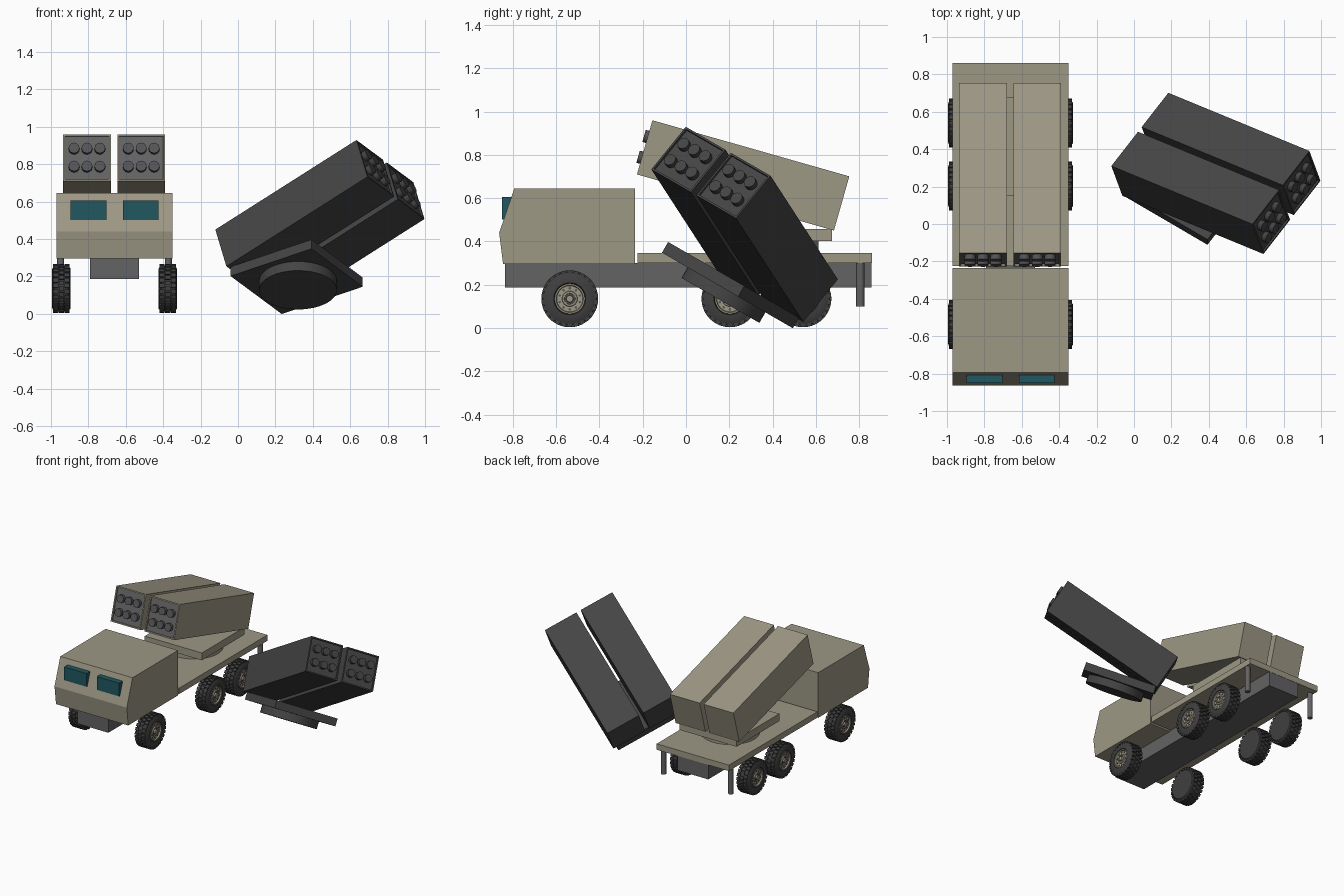
import bpy, bmesh, math
from mathutils import Matrix, Vector

if "Cube" in bpy.data.objects:
    bpy.data.objects.remove(bpy.data.objects["Cube"])


def material(name, rgb):
    m = bpy.data.materials.new(name)
    m.diffuse_color = (*rgb, 1)
    m.use_nodes = True
    m.node_tree.nodes["Principled BSDF"].inputs["Base Color"].default_value = m.diffuse_color
    return m


TAN = material("sand_paint", (0.34, 0.315, 0.235))
GREY = material("chassis_grey", (0.125, 0.125, 0.13))
TUBE = material("tube_grey", (0.09, 0.09, 0.095))
DARK = material("charcoal", (0.058, 0.058, 0.058))
RUBBER = material("rubber", (0.05, 0.05, 0.05))
GLASS = material("teal_glass", (0.015, 0.095, 0.12))

CX = -0.66  # truck centre line


def finish(name, bm, mats, matrix=None, smooth=False):
    bmesh.ops.recalc_face_normals(bm, faces=bm.faces)
    me = bpy.data.meshes.new(name)
    bm.to_mesh(me)
    bm.free()
    for m in mats:
        me.materials.append(m)
    ob = bpy.data.objects.new(name, me)
    bpy.context.collection.objects.link(ob)
    if matrix is not None:
        ob.matrix_world = matrix
    if smooth:
        bpy.ops.object.select_all(action='DESELECT')
        ob.select_set(True)
        bpy.context.view_layer.objects.active = ob
        bpy.ops.object.shade_smooth_by_angle(angle=math.radians(35))
    return ob


def add_box(bm, lo, hi, matrix=Matrix()):
    lo, hi = Vector(lo), Vector(hi)
    m = matrix @ Matrix.Translation((lo + hi) / 2) @ Matrix.Diagonal((*(hi - lo), 1))
    return bmesh.ops.create_cube(bm, size=1, matrix=m)["verts"]


def box(name, lo, hi, mat, matrix=None):
    bm = bmesh.new()
    add_box(bm, lo, hi)
    return finish(name, bm, [mat], matrix)


def add_cyl(bm, r, depth, sides, matrix):
    bmesh.ops.create_cone(bm, cap_ends=True, segments=sides, radius1=r,
                          radius2=r, depth=depth, matrix=matrix)


def lathe_x(bm, profile, steps):
    """Spin (radius, x) points around the x axis."""
    vs = [bm.verts.new((x, 0, r)) for r, x in profile]
    es = [bm.edges.new(p) for p in zip(vs, vs[1:])]
    bmesh.ops.spin(bm, geom=vs + es, cent=(0, 0, 0), axis=(1, 0, 0),
                   angle=2 * math.pi, steps=steps)
    bmesh.ops.remove_doubles(bm, verts=bm.verts, dist=1e-5)


# Cab: side profile extruded across the width
bm = bmesh.new()
outline = [(-0.235, 0.295), (-0.845, 0.295), (-0.863, 0.44), (-0.793, 0.645), (-0.235, 0.645)]
face = bm.faces.new([bm.verts.new((CX - 0.31, y, z)) for y, z in outline])
new = bmesh.ops.extrude_face_region(bm, geom=[face])["geom"]
bmesh.ops.translate(bm, vec=(0.62, 0, 0), verts=[v for v in new if isinstance(v, bmesh.types.BMVert)])
finish("cab", bm, [TAN])

# Windscreen panes
for side, label in ((-1, "left"), (1, "right")):
    x = CX + side * 0.14
    box("windscreen_" + label, (x - 0.096, -0.85, 0.502), (x + 0.096, -0.80, 0.605), GLASS)

# Chassis, deck and rear support legs
box("chassis", (CX - 0.132, -0.835, 0.187), (CX + 0.132, 0.858, 0.30), GREY)
box("deck", (CX - 0.31, -0.225, 0.30), (CX + 0.31, 0.86, 0.346), TAN)
for side, label in ((-1, "left"), (1, "right")):
    bm = bmesh.new()
    add_cyl(bm, 0.019, 0.20, 16, Matrix.Translation((CX + side * 0.288, 0.805, 0.20)))
    finish("support_leg_" + label, bm, [GREY], smooth=True)

# Wheels: tyre with tread lugs, recessed hub on the outer side
bm = bmesh.new()
lathe_x(bm, [(0, 0), (0.108, 0), (0.123, 0.012), (0.123, 0.086), (0.108, 0.097),
             (0.074, 0.098), (0.069, 0.082), (0, 0.082)], 36)
LUGS = 26
for row in range(3):
    for k in range(LUGS):
        turn = Matrix.Rotation(2 * math.pi * (k + 0.5 * (row % 2)) / LUGS, 4, 'X')
        x = 0.005 + row * 0.030
        add_box(bm, (x, -0.011, 0.115), (x + 0.027, 0.011, 0.131), turn)
tyre = finish("tyre", bm, [RUBBER], smooth=True)

bm = bmesh.new()
lathe_x(bm, [(0.070, 0.080), (0.070, 0.096), (0.063, 0.096), (0.060, 0.086), (0.036, 0.086),
             (0.034, 0.094), (0.026, 0.094), (0.025, 0.088), (0.017, 0.088),
             (0.015, 0.099), (0, 0.099)], 32)
hub = finish("hub", bm, [TAN], smooth=True)

bm = bmesh.new()
for k in range(10):
    turn = Matrix.Rotation(2 * math.pi * k / 10, 4, 'X')
    add_cyl(bm, 0.006, 0.006, 8, turn @ Matrix.Translation((0.087, 0, 0.049))
            @ Matrix.Rotation(math.pi / 2, 4, 'Y'))
lathe_x(bm, [(0.0255, 0.0885), (0.0165, 0.0885)], 24)
bolts = finish("hub_bolts", bm, [TUBE])

first = True
for side, label in ((1, "right"), (-1, "left")):
    for y, axle in ((-0.537, "front"), (0.203, "middle"), (0.54, "rear")):
        m = Matrix.Translation((CX + side * 0.236, y, 0.135))
        if side < 0:
            m = m @ Matrix.Rotation(math.pi, 4, 'Z')
        for part in (tyre, hub, bolts):
            ob = part
            if not first:
                ob = part.copy()
                bpy.context.collection.objects.link(ob)
            ob.name = f"{part.name.split('.')[0]}_{axle}_{label}" if first is False else part.name
            ob.matrix_world = m
        first = False


# Launcher: turntable, base plate and two tilted six-tube pods
def launcher(prefix, frame, shell, panel, tube):
    bm = bmesh.new()
    add_cyl(bm, 0.208, 0.06, 40, Matrix.Translation((0, 0.105, 0.03)))
    finish(prefix + "_turntable", bm, [shell], frame, smooth=True)
    box(prefix + "_base_plate", (-0.245, -0.147, 0.056), (0.245, 0.375, 0.113), shell, frame)
    tilt = frame @ Matrix.Translation((0, -0.036, 0.36)) @ Matrix.Rotation(math.radians(-15.9), 4, 'X')
    for side, label in ((-1, "left"), (1, "right")):
        x = side * 0.145
        bm = bmesh.new()
        add_box(bm, (x - 0.1275, -0.473, -0.13), (x + 0.1275, 0.473, 0.13))
        bm.normal_update()
        front = min(bm.faces, key=lambda f: f.calc_center_median().y)
        bmesh.ops.inset_region(bm, faces=[front], thickness=0.013)
        bmesh.ops.inset_region(bm, faces=[front], thickness=0.001, depth=-0.010)
        front.material_index = 1
        finish(f"{prefix}_pod_{label}", bm, [shell, panel], tilt)
        bm = bmesh.new()
        for col in (-1, 0, 1):
            for row in (-1, 1):
                add_cyl(bm, 0.029, 0.035, 12,
                        Matrix.Translation((x + col * 0.069, -0.473, row * 0.05))
                        @ Matrix.Rotation(math.pi / 2, 4, 'X'))
        finish(f"{prefix}_tubes_{label}", bm, [tube], tilt, smooth=True)


launcher("mounted_launcher", Matrix.Translation((-0.6625, 0.30, 0.345)), TAN, GREY, TUBE)

# Detached launcher, tipped forward and turned sideways
tipped = (Matrix.Translation((0.408, 0.108, 0.157))
          @ Matrix.Rotation(math.radians(-30), 4, 'X')
          @ Matrix.Rotation(math.radians(56), 4, 'Z'))
launcher("detached_launcher", tipped, DARK, DARK, DARK)
